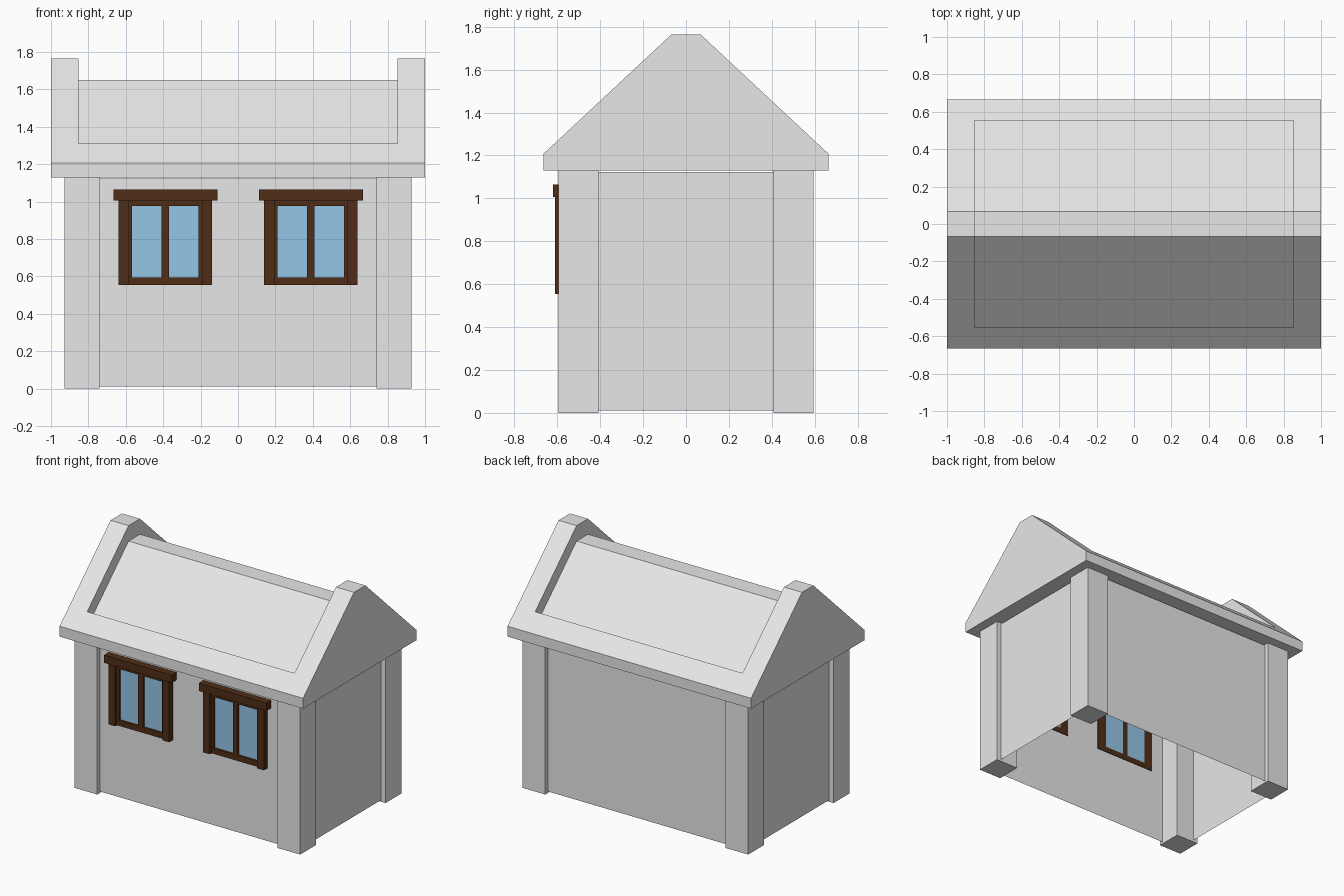
import bpy
import bmesh

if "Cube" in bpy.data.objects:
    bpy.data.objects.remove(bpy.data.objects["Cube"], do_unlink=True)


def material(name, r, g, b):
    mat = bpy.data.materials.new(name)
    mat.use_nodes = True
    mat.diffuse_color = (r, g, b, 1)
    bsdf = next(n for n in mat.node_tree.nodes if n.type == "BSDF_PRINCIPLED")
    bsdf.inputs["Base Color"].default_value = (r, g, b, 1)
    return mat


GREY = material("plain grey", 0.8, 0.8, 0.8)
BROWN = material("dark brown wood", 0.079, 0.027, 0.008)
BLUE = material("light blue glass", 0.38, 0.71, 1.0)


def finish(bm, name, mat):
    mesh = bpy.data.meshes.new(name)
    bm.to_mesh(mesh)
    bm.free()
    mesh.materials.append(mat)
    obj = bpy.data.objects.new(name, mesh)
    bpy.context.collection.objects.link(obj)
    return obj


def box(name, mat, x, y, z, open_ends=False):
    """Box from (low, high) ranges, optionally without top and bottom."""
    bm = bmesh.new()
    bmesh.ops.create_cube(bm, size=1)
    for v in bm.verts:
        for axis, (low, high) in enumerate((x, y, z)):
            v.co[axis] = low if v.co[axis] < 0 else high
    if open_ends:
        bm.normal_update()
        ends = [f for f in bm.faces if abs(f.normal.z) > 0.9]
        bmesh.ops.delete(bm, geom=ends, context="FACES_ONLY")
    return finish(bm, name, mat)


def prism(name, mat, half_profile, half_length):
    """Mirror a (y, z) half profile and extrude it along x."""
    profile = half_profile + [(-y, z) for y, z in reversed(half_profile)]
    bm = bmesh.new()
    face = bm.faces.new([bm.verts.new((-half_length, y, z)) for y, z in profile])
    out = bmesh.ops.extrude_face_region(bm, geom=[face])
    verts = [g for g in out["geom"] if isinstance(g, bmesh.types.BMVert)]
    bmesh.ops.translate(bm, verts=verts, vec=(2 * half_length, 0, 0))
    bmesh.ops.recalc_face_normals(bm, faces=bm.faces)
    return finish(bm, name, mat)


# Thin wall shell, open underneath
WALL_Y = 0.565
box("walls", GREY, (-0.89, 0.89), (-WALL_Y, WALL_Y), (0.012, 1.123), open_ends=True)

# Corner pillars
for sx, side in ((-1, "right"), (1, "left")):
    for sy, end in ((-1, "front"), (1, "back")):
        box(f"{end}_{side}_pillar", GREY,
            sorted((sx * 0.74, sx * 0.927)), sorted((sy * 0.407, sy * 0.595)), (0, 1.13))

# Roof block with the middle sunk between the raised gables and eaves
RIDGE_Y, RIDGE_Z, EAVE_Y, EAVE_Z = 0.067, 1.765, 0.665, 1.207
DROP, RIM_Y = 0.115, 0.553
slope = (RIDGE_Z - EAVE_Z) / (EAVE_Y - RIDGE_Y)
floor_z = RIDGE_Z - DROP - slope * (RIM_Y - RIDGE_Y)
roof = prism("roof", GREY, [(EAVE_Y, 1.13), (EAVE_Y, EAVE_Z), (RIDGE_Y, RIDGE_Z)], 1.0)
cutter = prism("roof_recess_cutter", GREY,
               [(RIDGE_Y, RIDGE_Z - DROP), (RIM_Y, floor_z), (RIM_Y, 2)], 0.852)
cutter.hide_render = True
cut = roof.modifiers.new("recess", "BOOLEAN")
cut.operation = "DIFFERENCE"
cut.solver = "EXACT"
cut.object = cutter
bpy.context.view_layer.objects.active = roof
bpy.ops.object.modifier_apply(modifier=cut.name)
bpy.data.objects.remove(cutter, do_unlink=True)


# Two front windows
def window(prefix, cx):
    def part(name, mat, x0, x1, front, z0, z1):
        box(f"{prefix}_window_{name}", mat, (cx + x0, cx + x1), (-front, -WALL_Y + 0.005), (z0, z1))

    part("lintel", BROWN, -0.278, 0.278, 0.62, 1.007, 1.065)
    for s, side in ((-1, "right"), (1, "left")):
        part(f"{side}_jamb", BROWN, *sorted((s * 0.195, s * 0.25)), 0.611, 0.555, 1.007)
        part(f"{side}_stile", BROWN, *sorted((s * 0.178, s * 0.195)), 0.59, 0.555, 1.007)
        part(f"{side}_pane", BLUE, *sorted((s * 0.02, s * 0.178)), 0.573, 0.595, 0.977)
    part("mullion", BROWN, -0.02, 0.02, 0.59, 0.595, 0.977)
    part("bottom_rail", BROWN, -0.195, 0.195, 0.59, 0.555, 0.595)
    part("top_rail", BROWN, -0.195, 0.195, 0.59, 0.977, 1.007)


window("right", -0.388)
window("left", 0.39)
